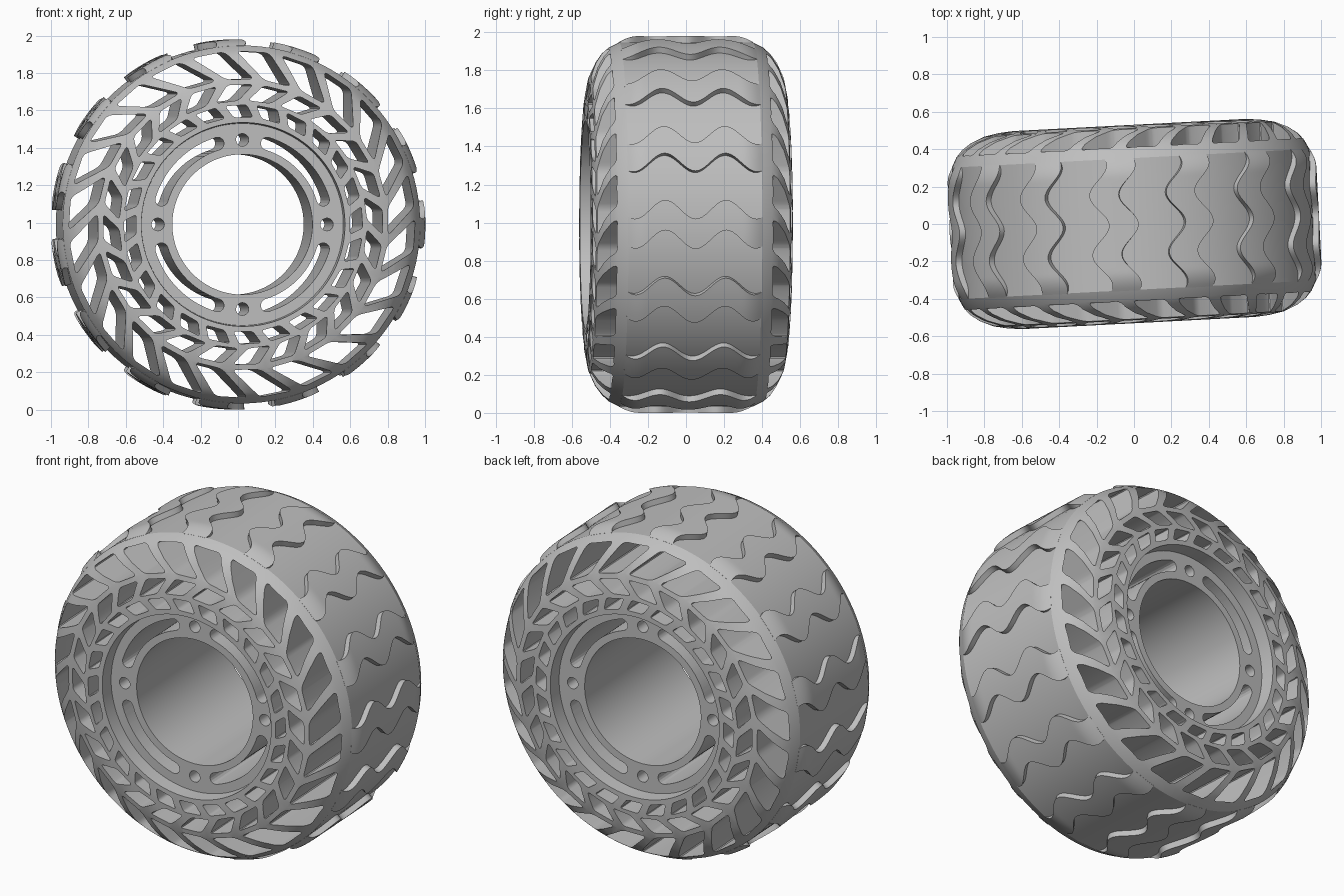
import bpy, bmesh
from math import sin, cos, pi, radians
from mathutils import Matrix

if "Cube" in bpy.data.objects:
    bpy.data.objects.remove(bpy.data.objects["Cube"])

R = 0.99                      # outer tread radius
PLACE = Matrix.Translation((0, 0, R)) @ Matrix.Rotation(radians(3), 4, 'Z')

rubber = bpy.data.materials.new("mid grey")
rubber.use_nodes = True
rubber.diffuse_color = (0.52, 0.52, 0.52, 1)
rubber.node_tree.nodes["Principled BSDF"].inputs["Base Color"].default_value = (0.52, 0.52, 0.52, 1)


def polar(r, a, y):
    return (r * cos(a), y, r * sin(a))


def finish(bm, name):
    bmesh.ops.recalc_face_normals(bm, faces=bm.faces)
    me = bpy.data.meshes.new(name)
    bm.to_mesh(me)
    bm.free()
    ob = bpy.data.objects.new(name, me)
    bpy.context.collection.objects.link(ob)
    ob.matrix_world = PLACE
    me.materials.append(rubber)
    return ob


def activate(ob):
    bpy.ops.object.select_all(action='DESELECT')
    ob.select_set(True)
    bpy.context.view_layer.objects.active = ob


def lathe(bm, profile, n):
    rings = [[bm.verts.new(polar(r, 2 * pi * i / n, y)) for r, y in profile] for i in range(n)]
    m = len(profile)
    for i in range(n):
        a, b = rings[i], rings[(i + 1) % n]
        for j in range(m):
            bm.faces.new((a[j], a[(j + 1) % m], b[(j + 1) % m], b[j]))


def prism(bm, outline):
    """Through-cutter: (radius, angle) outline extruded along the axle."""
    front = [bm.verts.new(polar(r, a, -0.7)) for r, a in outline]
    back = [bm.verts.new(polar(r, a, 0.7)) for r, a in outline]
    bm.faces.new(front)
    bm.faces.new(back[::-1])
    n = len(outline)
    for i in range(n):
        bm.faces.new((front[i], back[i], back[(i + 1) % n], front[(i + 1) % n]))


def cell(r0, r1, a, half, lean, rounding):
    """Mesh of a leaning four-sided cell with rounded corners."""
    bm = bmesh.new()
    prism(bm, [(r0, a - half), (r0, a + half), (r1, a + lean + half), (r1, a + lean - half)])
    edges = [e for e in bm.edges if abs(e.verts[0].co.y - e.verts[1].co.y) > 1]
    bmesh.ops.bevel(bm, geom=edges, offset=rounding, segments=3, profile=0.5, affect='EDGES')
    me = bpy.data.meshes.new("cell_part")
    bm.to_mesh(me)
    bm.free()
    return me


# Wheel body: rounded cross-section with recessed hub faces
half = [(0.375, 0.447), (0.54, 0.447), (0.545, 0.53), (0.62, 0.53), (0.7, 0.523), (0.78, 0.507),
        (0.85, 0.476), (0.9, 0.44), (0.93, 0.405), (0.957, 0.352)]
bm = bmesh.new()
lathe(bm, half + [(r, -y) for r, y in reversed(half)], 120)
body = finish(bm, "wheel_body")

# Cutter: three rings of cells leaning in alternate directions
cuts = bmesh.new()
CELLS = 24
rings = [(0.575, 0.64, 0.0, 0.09, 0.06, 0.013),
         (0.664, 0.75, 0.13, 0.092, -0.11, 0.018),
         (0.78, 0.928, 0.02, 0.095, 0.18, 0.024)]
for r0, r1, shift, width, lean, rounding in rings:
    for k in range(CELLS):
        part = cell(r0, r1, shift + 2 * pi * k / CELLS, width, lean, rounding)
        cuts.from_mesh(part)
        bpy.data.meshes.remove(part)

# Cutter: four bolt holes and four curved slots in the hub
bolt_r, slot_w = 0.452, 0.034
for k in range(4):
    quarter = k * pi / 2
    bore = []
    for i in range(20):
        t = 2 * pi * i / 20
        bore.append((bolt_r + 0.034 * cos(t), quarter + 0.034 / bolt_r * sin(t)))
    prism(cuts, bore)
    start, end = quarter + radians(17), quarter + radians(73)
    slot = []
    for i in range(9):
        t = -pi / 2 + pi * i / 8
        slot.append((bolt_r - slot_w * sin(t), end + slot_w / bolt_r * cos(t)))
    slot += [(bolt_r - slot_w, end + (start - end) * i / 14) for i in range(1, 14)]
    for i in range(9):
        t = pi / 2 - pi * i / 8
        slot.append((bolt_r - slot_w * sin(t), start - slot_w / bolt_r * cos(t)))
    slot += [(bolt_r + slot_w, start + (end - start) * i / 14) for i in range(1, 14)]
    prism(cuts, slot)
cutter = finish(cuts, "cell_cutter")
cutter.hide_render = True

activate(body)
mod = body.modifiers.new("cells", 'BOOLEAN')
mod.operation = 'DIFFERENCE'
mod.solver = 'EXACT'
mod.object = cutter
bpy.ops.object.modifier_apply(modifier=mod.name)
bpy.data.objects.remove(cutter)
bpy.ops.object.shade_smooth_by_angle(angle=radians(22))

# Tread: fifteen wavy raised blocks whose ends fade into the shoulder
BLOCKS, ROWS, COLS, REACH = 15, 44, 5, 0.355
bm = bmesh.new()
for k in range(BLOCKS):
    centre = 2 * pi * k / BLOCKS
    outer, inner = [], []
    for j in range(ROWS + 1):
        y = -REACH + 2 * REACH * j / ROWS
        wave = -0.05 * cos(2 * pi * y / 0.32)
        top = R - 0.034 * max(0, (abs(y) - 0.25) / (REACH - 0.25)) ** 2
        angles = [centre + wave + radians(9.2) * (i / COLS - 0.5) for i in range(COLS + 1)]
        outer.append([bm.verts.new(polar(top, a, y)) for a in angles])
        inner.append([bm.verts.new(polar(0.942, a, y)) for a in angles])
    for j in range(ROWS):
        for i in range(COLS):
            for g in (outer, inner):
                bm.faces.new((g[j][i], g[j][i + 1], g[j + 1][i + 1], g[j + 1][i]))
        for i in (0, COLS):
            bm.faces.new((outer[j][i], outer[j + 1][i], inner[j + 1][i], inner[j][i]))
    for j in (0, ROWS):
        for i in range(COLS):
            bm.faces.new((outer[j][i], outer[j][i + 1], inner[j][i + 1], inner[j][i]))
tread = finish(bm, "tread_blocks")
activate(tread)
bpy.ops.object.shade_smooth_by_angle(angle=radians(35))
